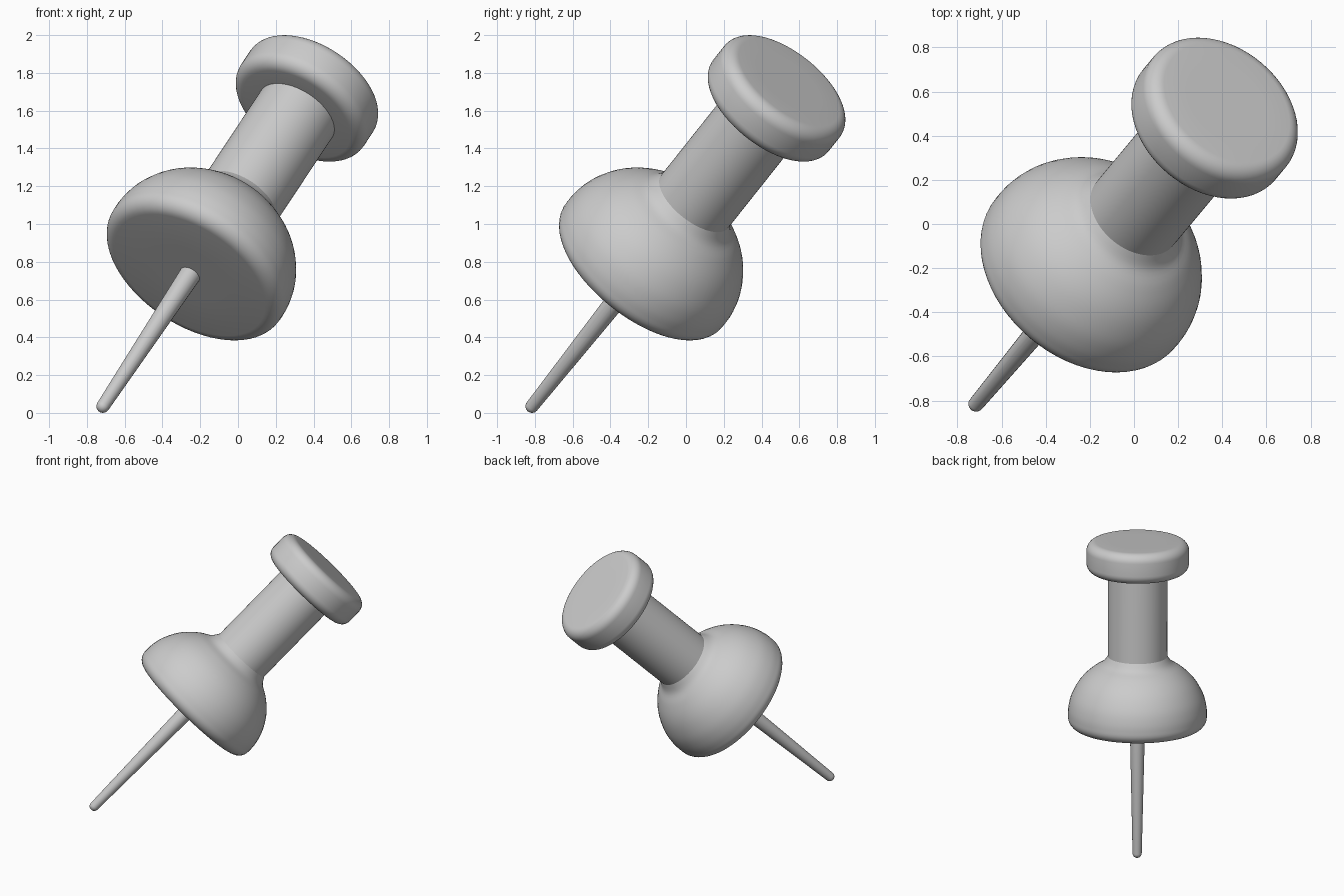
import bpy, bmesh, math
from mathutils import Vector

if "Cube" in bpy.data.objects:
    bpy.data.objects.remove(bpy.data.objects["Cube"])

TIP = Vector((-0.715, -0.815, 0.035))      # centre of the rounded pin tip
AXIS = Vector((0.4605, 0.552, 0.695))      # direction from tip to head
ROT = AXIS.to_track_quat('Z', 'Y')


def arc(r, z, radius, start, end, steps=8):
    """Rounded corner of a profile, angles in degrees from the r axis."""
    out = []
    for i in range(steps + 1):
        a = math.radians(start + (end - start) * i / steps)
        out.append((r + radius * math.cos(a), z + radius * math.sin(a)))
    return out


def spline(pts, steps=4):
    """Catmull-Rom curve through the profile points."""
    p = [Vector(q) for q in [pts[0], *pts, pts[-1]]]
    out = []
    for a, b, c, d in zip(p, p[1:], p[2:], p[3:]):
        for i in range(steps):
            t = i / steps
            v = 0.5 * (2 * b + (c - a) * t + (2 * a - 5 * b + 4 * c - d) * t * t
                       + (3 * b - a - 3 * c + d) * t ** 3)
            out.append((v.x, v.y))
    return out + [tuple(pts[-1])]


def lathe(name, profile, sides):
    """Spin an (r, z) profile round the tilted axis; ends lie on the axis."""
    bm = bmesh.new()
    verts = [bm.verts.new((r, 0, z)) for r, z in profile]
    edges = [bm.edges.new(e) for e in zip(verts, verts[1:])]
    bmesh.ops.spin(bm, geom=verts + edges, cent=(0, 0, 0), axis=(0, 0, 1),
                   angle=math.tau, steps=sides)
    bmesh.ops.remove_doubles(bm, verts=bm.verts, dist=1e-4)
    bmesh.ops.recalc_face_normals(bm, faces=bm.faces)
    mesh = bpy.data.meshes.new(name)
    bm.to_mesh(mesh)
    bm.free()
    obj = bpy.data.objects.new(name, mesh)
    bpy.context.collection.objects.link(obj)
    obj.location = TIP
    obj.rotation_euler = ROT.to_euler()
    bpy.ops.object.select_all(action='DESELECT')
    obj.select_set(True)
    bpy.context.view_layer.objects.active = obj
    bpy.ops.object.shade_smooth_by_angle(angle=math.radians(40))
    return obj


# Pin: tapered needle with a rounded tip
lathe("pin", arc(0, 0, 0.035, -90, 0, 6) + [(0.058, 1.02), (0, 1.02)], 20)

# Collar: flat base, rounded rim, domed top flowing into the neck
dome = spline([(0.528, 1.08), (0.526, 1.15), (0.505, 1.24), (0.46, 1.33),
               (0.405, 1.40), (0.335, 1.46), (0.265, 1.505), (0.226, 1.56)])
lathe("collar", [(0, 1.0), (0.2, 1.0)] + arc(0.448, 1.08, 0.08, -90, 0)[:-1]
      + dome + [(0, 1.56)], 64)

# Grip: straight shaft between collar and head
lathe("grip", [(0, 1.55), (0.226, 1.55), (0.226, 2.24), (0, 2.24)], 64)

# Head: flat disc with rounded edges
lathe("head", [(0, 2.225), (0.2, 2.225)] + arc(0.32, 2.295, 0.07, -90, 0)
      + arc(0.32, 2.395, 0.07, 0, 90) + [(0.2, 2.465), (0, 2.465)], 64)
